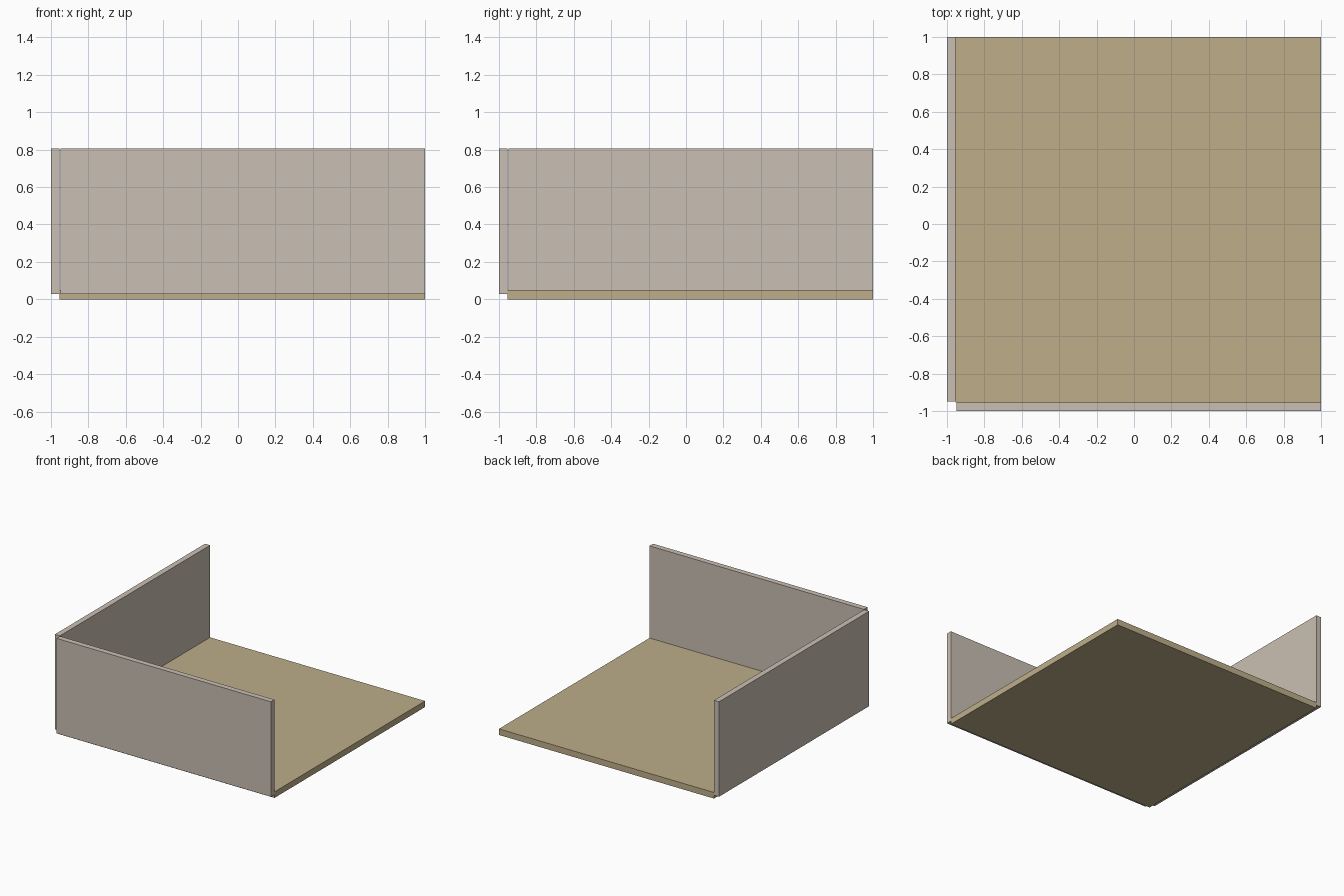
import bpy
import bmesh

if "Cube" in bpy.data.objects:
    bpy.data.objects.remove(bpy.data.objects["Cube"])


def material(name, color):
    m = bpy.data.materials.new(name)
    m.diffuse_color = (*color, 1)
    m.use_nodes = True
    m.node_tree.nodes["Principled BSDF"].inputs["Base Color"].default_value = m.diffuse_color
    return m


def box(name, lo, hi, mat):
    """Axis-aligned box between two corners."""
    bm = bmesh.new()
    bmesh.ops.create_cube(bm, size=1)
    for v in bm.verts:
        v.co = [(hi[i] - lo[i]) * (v.co[i] + 0.5) for i in range(3)]
    mesh = bpy.data.meshes.new(name)
    bm.to_mesh(mesh)
    bm.free()
    mesh.materials.append(mat)
    ob = bpy.data.objects.new(name, mesh)
    ob.location = lo
    bpy.context.collection.objects.link(ob)
    return ob


floor_tan = material("floor tan", (0.515, 0.423, 0.254))
wall_beige = material("wall beige", (0.591, 0.521, 0.451))

IN = -0.954   # inner wall faces and floor edges
END = -0.95   # where the walls stop at the open corner
LOW, TOP = 0.027, 0.807

# Floor slab
box("floor", (IN, IN, 0), (1, 1, 0.05), floor_tan)
# Two walls on adjoining sides, hung slightly above the slab's underside
box("front_wall", (END, -1, LOW), (1, IN, TOP), wall_beige)
box("left_wall", (-1, END, LOW), (IN, 1, TOP), wall_beige)
